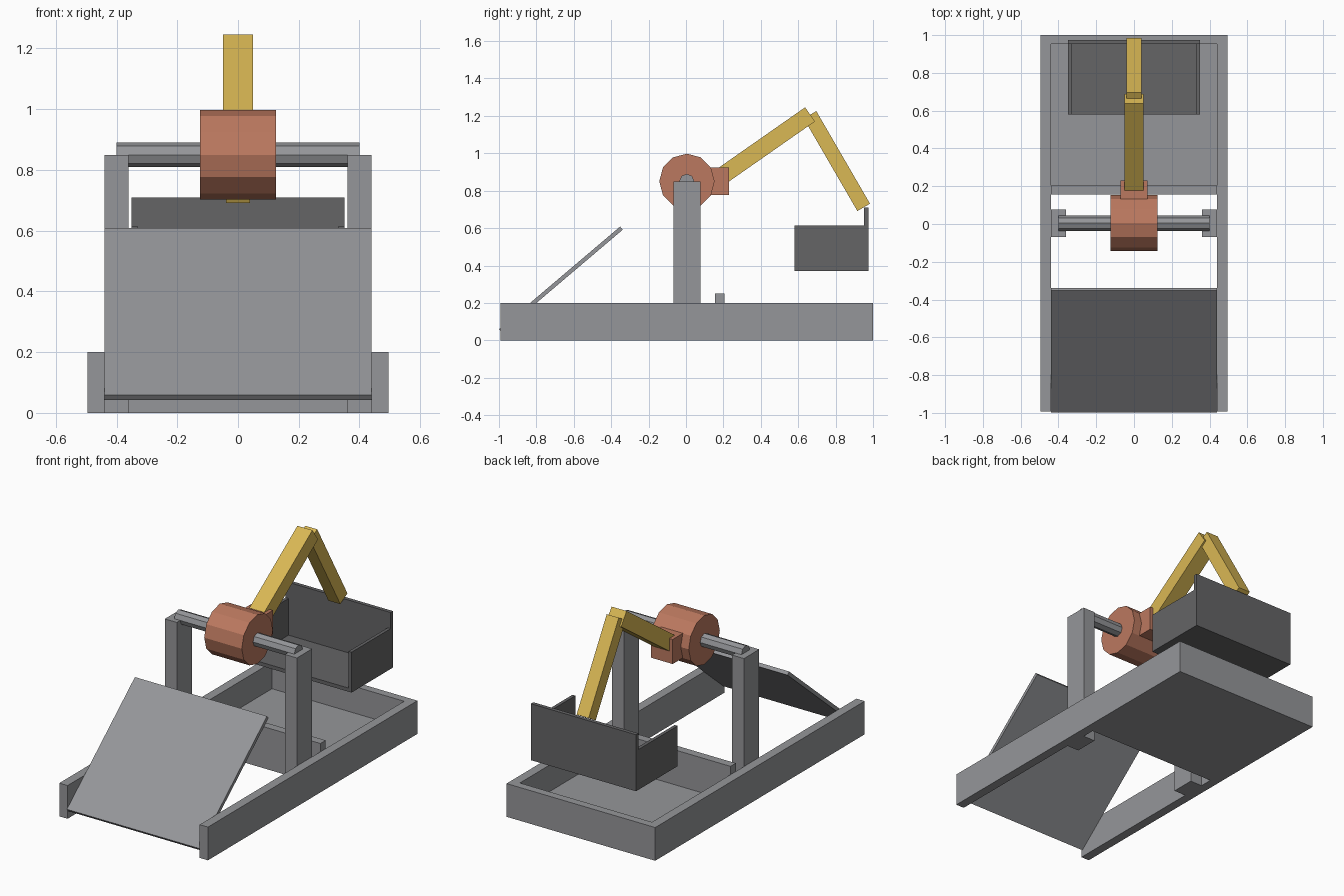
import bpy, bmesh, math
from mathutils import Vector, Matrix

if "Cube" in bpy.data.objects:
    bpy.data.objects.remove(bpy.data.objects["Cube"])


def material(name, rgb):
    m = bpy.data.materials.new(name)
    m.diffuse_color = (*rgb, 1)
    m.use_nodes = True
    m.node_tree.nodes["Principled BSDF"].inputs["Base Color"].default_value = m.diffuse_color
    return m


GREY = material("steel_grey", (0.30, 0.305, 0.32))
DARK = material("dark_grey", (0.128, 0.128, 0.133))
COPPER = material("copper_brown", (0.50, 0.19, 0.115))
YELLOW = material("arm_yellow", (0.70, 0.48, 0.09))


def finish(name, bm, mat):
    bmesh.ops.recalc_face_normals(bm, faces=bm.faces)
    me = bpy.data.meshes.new(name)
    bm.to_mesh(me)
    bm.free()
    me.materials.append(mat)
    ob = bpy.data.objects.new(name, me)
    bpy.context.collection.objects.link(ob)
    return ob


def box(name, x, y, z, mat):
    """Box from (min, max) ranges on each axis."""
    bm = bmesh.new()
    bmesh.ops.create_cube(bm, size=1)
    for v in bm.verts:
        v.co = Vector([r[0] + (c + 0.5) * (r[1] - r[0]) for c, r in zip(v.co, (x, y, z))])
    return finish(name, bm, mat)


def beam(name, start, end, width, thick, mat):
    """Box running between two (y, z) points, centred on x = 0."""
    a, b = Vector((0, *start)), Vector((0, *end))
    d = b - a
    bm = bmesh.new()
    bmesh.ops.create_cube(bm, size=1)
    bmesh.ops.scale(bm, vec=(width, d.length, thick), verts=bm.verts)
    rot = Matrix.Rotation(math.atan2(d.z, d.y), 4, 'X')
    bmesh.ops.transform(bm, matrix=Matrix.Translation((a + b) / 2) @ rot, verts=bm.verts)
    return finish(name, bm, mat)


def rod(name, radius, half, sides, y, z, mat):
    """Flat-sided cylinder along x with a corner at the top."""
    bm = bmesh.new()
    ring = [(y + radius * math.sin(math.tau * i / sides),
             z + radius * math.cos(math.tau * i / sides)) for i in range(sides)]
    base = bm.faces.new([bm.verts.new((-half, *p)) for p in ring])
    ext = bmesh.ops.extrude_face_region(bm, geom=[base], use_keep_orig=True)
    bmesh.ops.translate(bm, vec=(2 * half, 0, 0),
                        verts=[g for g in ext["geom"] if isinstance(g, bmesh.types.BMVert)])
    return finish(name, bm, mat)


# Base frame: rails and posts on both sides
for side, s in (("left", -1), ("right", 1)):
    box(f"{side}_rail", sorted((s * 0.44, s * 0.495)), (-0.993, 1.0), (0, 0.2), GREY)
    box(f"{side}_post", sorted((s * 0.36, s * 0.44)), (-0.068, 0.077), (0, 0.85), GREY)
box("back_wall", (-0.44, 0.44), (0.952, 1.0), (0, 0.2), GREY)
box("tray_floor", (-0.44, 0.44), (0.205, 0.952), (0, 0.04), GREY)
box("cross_bar", (-0.44, 0.44), (0.155, 0.205), (0, 0.25), GREY)

# Sloped front ramp
beam("front_ramp", (-0.992, 0.051), (-0.345, 0.600), 0.88, 0.022, GREY)

# Shaft and drum
rod("shaft", 0.04, 0.4, 8, 0.004, 0.85, GREY)
rod("drum", 0.148, 0.125, 12, 0.005, 0.85, COPPER)
box("arm_mount", (-0.072, 0.072), (0.08, 0.23), (0.777, 0.925), COPPER)

# Two-part arm
beam("upper_arm", (0.205, 0.888), (0.663, 1.208), 0.1, 0.092, YELLOW)
beam("lower_arm", (0.663, 1.206), (0.95, 0.711), 0.08, 0.078, YELLOW)

# Open-fronted bucket with a taller back
box("bucket_floor", (-0.33, 0.33), (0.58, 0.952), (0.37, 0.392), DARK)
box("bucket_back", (-0.35, 0.35), (0.952, 0.975), (0.37, 0.71), DARK)
for side, s in (("left", -1), ("right", 1)):
    box(f"bucket_{side}_side", sorted((s * 0.33, s * 0.35)), (0.58, 0.952), (0.37, 0.613), DARK)
